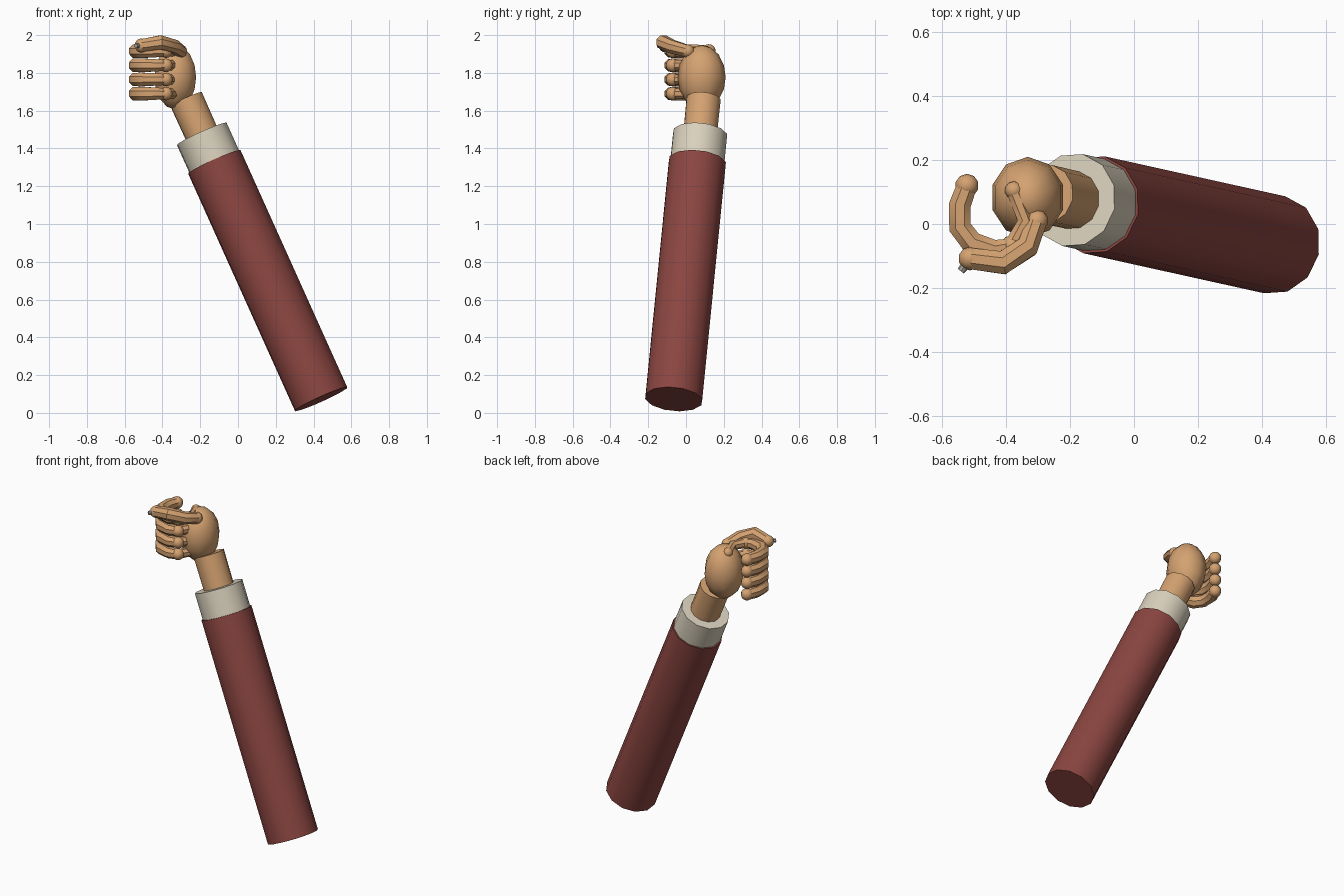
import bpy, bmesh, math
from mathutils import Vector, Matrix

if "Cube" in bpy.data.objects:
    bpy.data.objects.remove(bpy.data.objects["Cube"])


def material(name, col):
    m = bpy.data.materials.new(name)
    m.diffuse_color = (*col, 1)
    m.use_nodes = True
    m.node_tree.nodes["Principled BSDF"].inputs["Base Color"].default_value = m.diffuse_color
    return m


SKIN = material("skin tan", (0.66, 0.36, 0.165))
RED = material("sleeve maroon", (0.255, 0.060, 0.052))
CREAM = material("cuff cream", (0.70, 0.64, 0.51))
GREY = material("nail grey", (0.40, 0.38, 0.34))


def finish(bm, name, mat, angle=None):
    bmesh.ops.recalc_face_normals(bm, faces=bm.faces)
    me = bpy.data.meshes.new(name)
    bm.to_mesh(me)
    bm.free()
    me.materials.append(mat)
    ob = bpy.data.objects.new(name, me)
    bpy.context.collection.objects.link(ob)
    if angle:
        bpy.ops.object.select_all(action='DESELECT')
        ob.select_set(True)
        bpy.context.view_layer.objects.active = ob
        bpy.ops.object.shade_smooth_by_angle(angle=math.radians(angle))
    return ob


def rod(name, a, b, r1, r2, mat, sides=12):
    a, b = Vector(a), Vector(b)
    d = b - a
    bm = bmesh.new()
    bmesh.ops.create_cone(bm, cap_ends=True, segments=sides, radius1=r1, radius2=r2, depth=d.length)
    rot = d.to_track_quat('Z', 'Y').to_matrix().to_4x4()
    bmesh.ops.transform(bm, matrix=Matrix.Translation((a + b) / 2) @ rot, verts=bm.verts)
    return finish(bm, name, mat, 40)


def add_ball(bm, c, size, seg=10, rings=8):
    v = bmesh.ops.create_uvsphere(bm, u_segments=seg, v_segments=rings, radius=1)["verts"]
    bmesh.ops.transform(bm, matrix=Matrix.Translation(c) @ Matrix.Diagonal((*size, 1)), verts=v)


def add_tube(bm, pts, radii, sides=8):
    # sweep an octagon along a bent path, mitred at each joint
    pts = [Vector(p) for p in pts]
    rings = []
    for i, p in enumerate(pts):
        t1 = (p - pts[max(i - 1, 0)]).normalized()
        t2 = (pts[min(i + 1, len(pts) - 1)] - p).normalized()
        t = (t1 + t2).normalized()
        side = t.cross(Vector((0, 0, 1))).normalized()
        up = side.cross(t)
        ring = []
        for k in range(sides):
            a = 2 * math.pi * (k + 0.5) / sides
            ring.append(bm.verts.new(p + radii[i] * (math.cos(a) * side + math.sin(a) * up)))
        rings.append(ring)
    for r, s in zip(rings, rings[1:]):
        for k in range(sides):
            n = (k + 1) % sides
            bm.faces.new((r[k], r[n], s[n], s[k]))
    bm.faces.new(rings[0])
    bm.faces.new(rings[-1])


# forearm: sleeve, cuff and wrist share one tilted axis
base = Vector((0.44, -0.065, 0.073))
axis = Vector((-0.565, 0.125, 1.255))
rod("sleeve", base, base + axis, 0.155, 0.155, RED)
rod("cuff", base + axis * 0.99, base + axis * 1.118, 0.147, 0.147, CREAM)
rod("wrist", base + axis * 1.08, base + axis * 1.265, 0.091, 0.093, SKIN)

# palm
bm = bmesh.new()
add_ball(bm, (-0.332, 0.083, 1.777), (0.116, 0.127, 0.170))
finish(bm, "palm", SKIN, 45)

# four curled fingers, stacked downwards
curl = [(-0.375, 0.105), (-0.338, 0.01), (-0.381, -0.070), (-0.434, -0.082),
        (-0.506, -0.060), (-0.544, -0.010), (-0.544, 0.06), (-0.522, 0.12)]
thick = [0.027, 0.028, 0.031, 0.035, 0.039, 0.038, 0.037, 0.034]
for i in range(4):
    z = 1.915 - 0.075 * i
    path = [(x, y, z) for x, y in curl]
    bm = bmesh.new()
    add_tube(bm, path, thick)
    add_ball(bm, path[0], (0.029,) * 3)
    add_ball(bm, path[2], (0.036,) * 3)
    add_ball(bm, path[-1], (0.037,) * 3)
    finish(bm, f"finger_{i + 1}", SKIN, 40)

# thumb laid across the top
path = [(-0.303, 0.010, 1.915), (-0.334, -0.072, 1.938), (-0.41, -0.121, 1.962), (-0.512, -0.108, 1.945)]
bm = bmesh.new()
add_tube(bm, path, [0.034, 0.038, 0.040, 0.036])
add_ball(bm, path[0], (0.035,) * 3)
add_ball(bm, path[-1], (0.037,) * 3)
finish(bm, "thumb", SKIN, 40)

# small thumb nail
rod("thumb_nail", (-0.520, -0.120, 1.945), (-0.541, -0.147, 1.943), 0.016, 0.012, GREY, 8)
